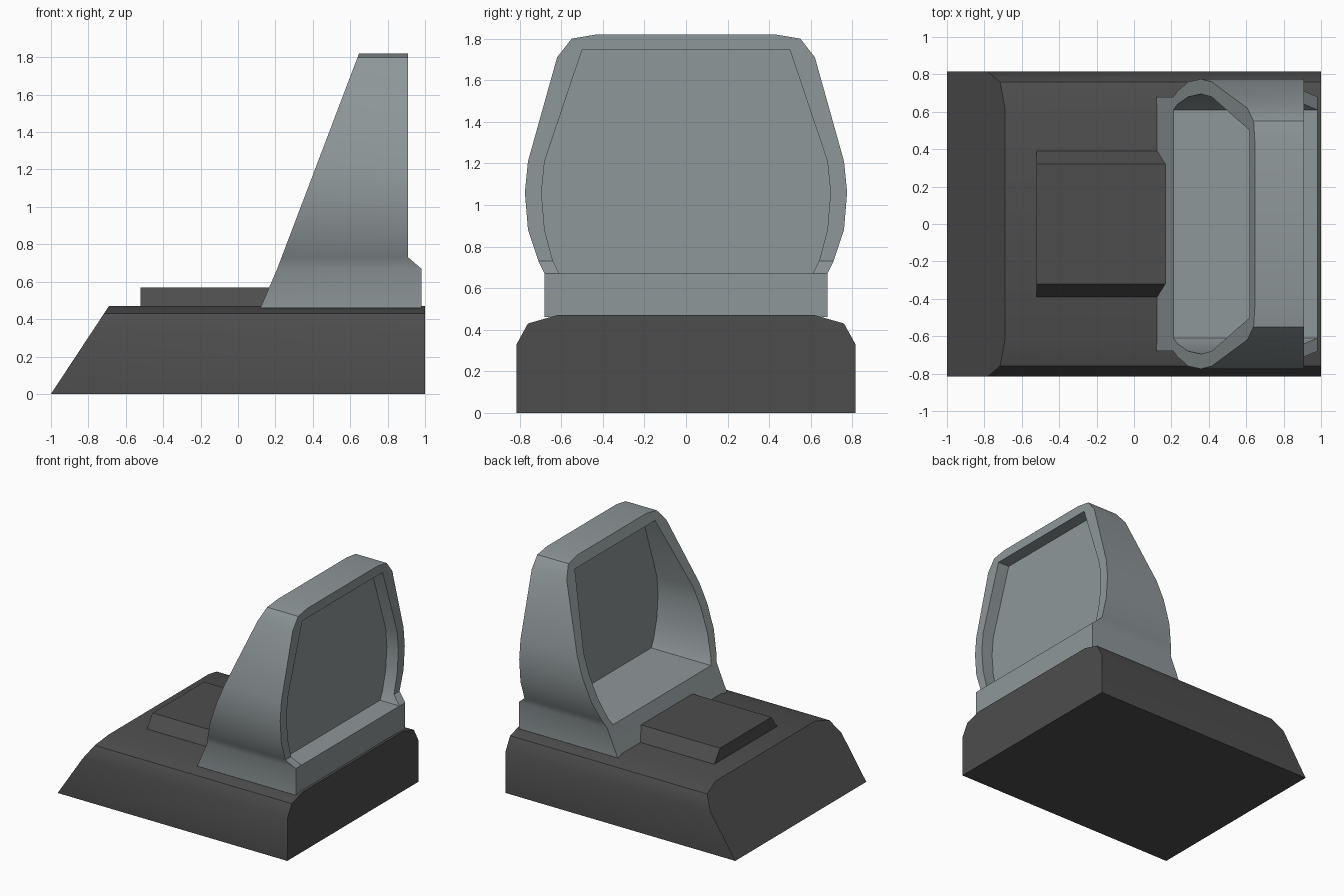
import bpy
import bmesh
from math import radians

cube = bpy.data.objects.get("Cube")
if cube:
    bpy.data.objects.remove(cube, do_unlink=True)


def material(name, color):
    mat = bpy.data.materials.new(name)
    mat.use_nodes = True
    mat.diffuse_color = color
    bsdf = next(n for n in mat.node_tree.nodes if n.type == 'BSDF_PRINCIPLED')
    bsdf.inputs["Base Color"].default_value = color
    return mat


def loft(name, levels, mat):
    """Stack rectangles (height, half width in y, near x, far x) into a solid."""
    bm = bmesh.new()
    rings = [[bm.verts.new(p) for p in ((x0, -w, z), (x1, -w, z), (x1, w, z), (x0, w, z))]
             for z, w, x0, x1 in levels]
    for low, high in zip(rings, rings[1:]):
        for i in range(4):
            j = (i + 1) % 4
            bm.faces.new((low[i], low[j], high[j], high[i]))
    bm.faces.new(rings[0][::-1])
    bm.faces.new(rings[-1])
    bmesh.ops.recalc_face_normals(bm, faces=bm.faces)
    mesh = bpy.data.meshes.new(name)
    bm.to_mesh(mesh)
    bm.free()
    mesh.materials.append(mat)
    obj = bpy.data.objects.new(name, mesh)
    bpy.context.collection.objects.link(obj)
    return obj


def activate(obj):
    bpy.ops.object.select_all(action='DESELECT')
    obj.select_set(True)
    bpy.context.view_layer.objects.active = obj


def smooth(obj):
    activate(obj)
    bpy.ops.object.shade_smooth_by_angle(angle=radians(30))


def carve(obj, cutter):
    activate(obj)
    mod = obj.modifiers.new("carve", 'BOOLEAN')
    mod.operation = 'DIFFERENCE'
    mod.solver = 'EXACT'
    mod.object = cutter
    bpy.ops.object.modifier_apply(modifier=mod.name)
    bpy.data.objects.remove(cutter, do_unlink=True)


dark = material("dark charcoal", (0.075, 0.075, 0.075, 1))
grey = material("cool grey", (0.275, 0.31, 0.32, 1))

# Base block with rounded shoulders and a sloped nose
base_outline = [(0, 0.815), (0.33, 0.815), (0.43, 0.76), (0.47, 0.62)]
base = loft("base", [(z, w, -1 + 0.66 * z, 1) for z, w in base_outline], dark)
smooth(base)

# Raised plate with sloped sides, running into the hood
plate = loft("raised_plate", [(0.46, 0.397, -0.52, 0.25), (0.57, 0.32, -0.52, 0.25)], dark)
smooth(plate)

# Hood with a slanted front and a stepped pedestal at the rear
hood_outline = [(0.73, 0.71), (0.88, 0.76), (1.06, 0.775), (1.21, 0.76),
                (1.71, 0.62), (1.80, 0.55), (1.82, 0.43)]
hood_levels = [(0.46, 0.68, 0.12, 0.98), (0.67, 0.68, 0.21, 0.98)]
hood_levels += [(z, w, 0.21 + 0.38 * (z - 0.67), 0.91) for z, w in hood_outline]
hood = loft("hood", hood_levels, grey)

# Deep front cavity and shallow rear recess, leaving a thin screen between them
opening = [(0.67, 0.61), (0.73, 0.64), (0.88, 0.68), (1.06, 0.695), (1.21, 0.68), (1.745, 0.5)]
for name, x0, x1 in (("front_cavity", -0.3, 0.73), ("rear_recess", 0.81, 1.3)):
    cutter = loft(name, [(z, w, x0, x1) for z, w in opening], grey)
    cutter.hide_render = True
    carve(hood, cutter)
smooth(hood)
